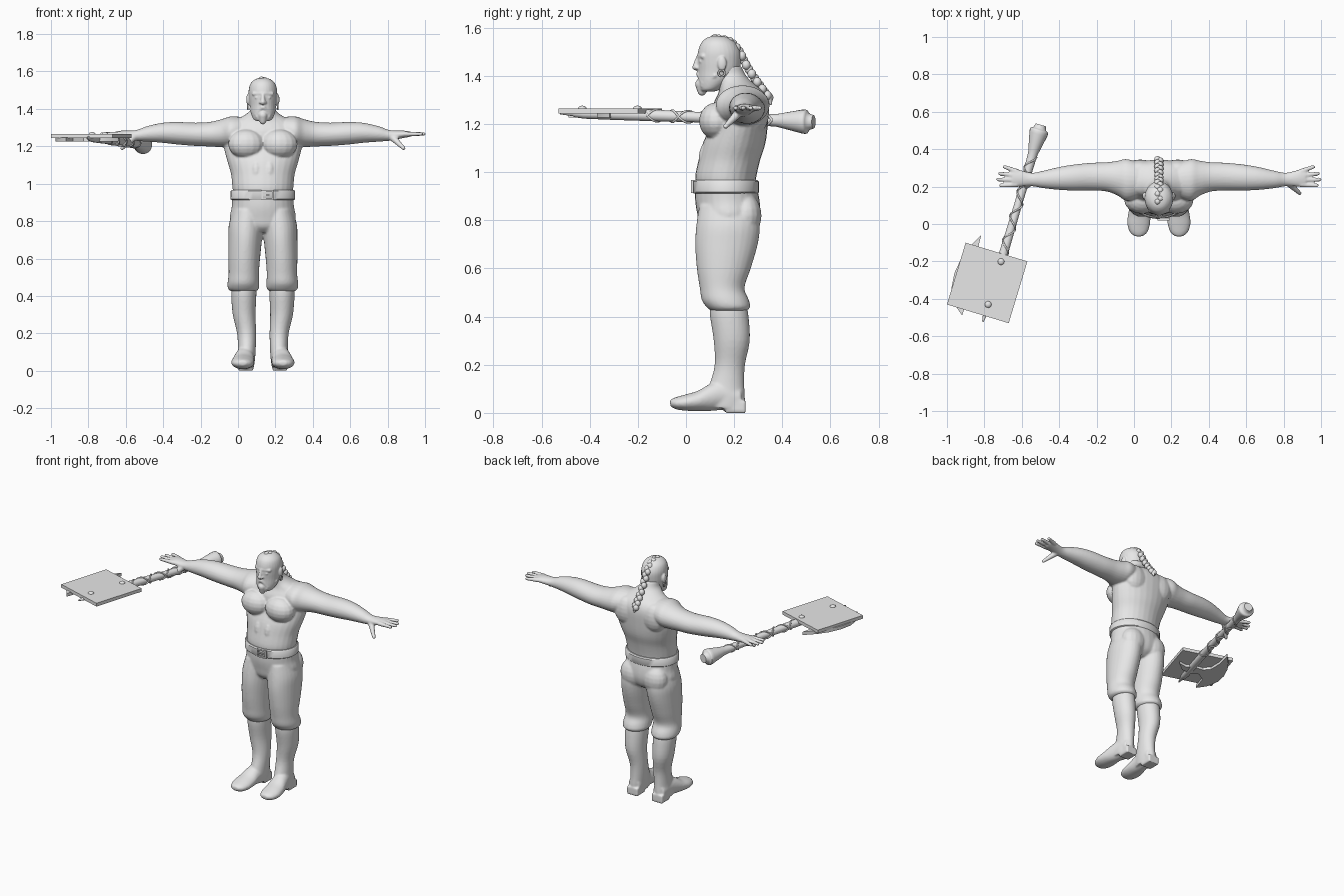
import bpy, bmesh, math
from mathutils import Vector, Matrix

cube = bpy.data.objects.get("Cube")
if cube:
    bpy.data.objects.remove(cube, do_unlink=True)

BODY = Vector((0.133, 0, 0))     # the figure stands beside the origin, arms mirrored about it
SIDES = (-1, 1)

grey = bpy.data.materials.new("plain grey")
grey.use_nodes = True
grey.diffuse_color = (0.8, 0.8, 0.8, 1)
grey.node_tree.nodes["Principled BSDF"].inputs["Base Color"].default_value = grey.diffuse_color


def spline(rows, steps):
    """Smoothly resample a list of rows (Catmull-Rom)."""
    result = []
    last = len(rows) - 1
    for i in range(last):
        before, here, there, after = (rows[max(0, min(last, i + k))] for k in (-1, 0, 1, 2))
        for s in range(steps):
            t = s / steps
            result.append([b + 0.5 * t * (c - a + t * (2 * a - 5 * b + 4 * c - d + t * (3 * (b - c) + d - a)))
                           for a, b, c, d in zip(before, here, there, after)])
    return result + [list(rows[-1])]


def loft(bm, axis, rows, side=1, steps=4, sides=28):
    """Skin ellipses along an axis; row = position, two centre coordinates, two radii."""
    others = [k for k in range(3) if k != axis]
    rings = []
    for pos, c1, c2, r1, r2 in spline(rows, steps):
        ring = []
        for k in range(sides):
            angle = math.tau * k / sides
            co = Vector((0, 0, 0))
            co[axis] = pos
            co[others[0]] = c1 + r1 * math.cos(angle)
            co[others[1]] = c2 + r2 * math.sin(angle)
            co.x *= side
            ring.append(bm.verts.new(co))
        rings.append(ring)
    for low, high in zip(rings, rings[1:]):
        for k in range(sides):
            n = (k + 1) % sides
            bm.faces.new((low[k], low[n], high[n], high[k]))
    bm.faces.new(rings[0])
    bm.faces.new(rings[-1])


def ball(bm, centre, radii, side=1):
    x, y, z = centre
    matrix = Matrix.Translation((x * side, y, z)) @ Matrix.Diagonal((*radii, 1))
    bmesh.ops.create_uvsphere(bm, u_segments=16, v_segments=10, radius=1, matrix=matrix)


def capsule(bm, start, end, r_start, r_end, side=1, count=8):
    for k in range(count):
        t = k / (count - 1)
        r = r_start + (r_end - r_start) * t
        ball(bm, Vector(start).lerp(Vector(end), t), (r, r, r), side)


def box(bm, centre, size):
    matrix = Matrix.Translation(centre) @ Matrix.Diagonal((*size, 1))
    bmesh.ops.create_cube(bm, size=1, matrix=matrix)


def finish(name, bm, location=BODY, turn=0, voxel=None, soften=3):
    bmesh.ops.recalc_face_normals(bm, faces=bm.faces[:])
    mesh = bpy.data.meshes.new(name)
    bm.to_mesh(mesh)
    bm.free()
    mesh.materials.append(grey)
    obj = bpy.data.objects.new(name, mesh)
    obj.location = location
    obj.rotation_euler.z = turn
    bpy.context.collection.objects.link(obj)
    if voxel:
        remesh = obj.modifiers.new("Blend", "REMESH")
        remesh.mode = "VOXEL"
        remesh.voxel_size = voxel
        remesh.use_smooth_shade = True
        smooth = obj.modifiers.new("Soften", "SMOOTH")
        smooth.factor = 0.5
        smooth.iterations = soften
    bpy.ops.object.select_all(action="DESELECT")
    obj.select_set(True)
    bpy.context.view_layer.objects.active = obj
    bpy.ops.object.shade_smooth_by_angle(angle=math.radians(40))
    return obj


# Bare torso, arms and hands
bm = bmesh.new()
loft(bm, 2, [(.93, 0, .165, .155, .12), (.98, 0, .165, .163, .127), (1.05, 0, .18, .17, .128),
             (1.12, 0, .2, .19, .13), (1.2, 0, .222, .21, .118), (1.28, 0, .228, .215, .115),
             (1.33, 0, .23, .17, .095), (1.365, 0, .21, .1, .075), (1.4, 0, .185, .063, .065),
             (1.44, 0, .17, .06, .06)])
for s in SIDES:
    ball(bm, (.088, .128, 1.212), (.098, .074, .078), s)        # chest
    ball(bm, (.1, .295, 1.25), (.085, .05, .09), s)             # shoulder blade
    ball(bm, (.035, .12, 1.06), (.04, .068, .085), s)           # stomach
    loft(bm, 0, [(.1, .235, 1.285, .09, .07), (.17, .235, 1.278, .112, .082), (.22, .245, 1.27, .093, .075),
                 (.28, .252, 1.265, .078, .066), (.36, .253, 1.264, .074, .062), (.46, .248, 1.27, .069, .06),
                 (.54, .243, 1.272, .06, .053), (.62, .238, 1.266, .046, .041), (.68, .238, 1.258, .036, .028),
                 (.75, .245, 1.264, .045, .02), (.785, .246, 1.265, .042, .015)], s)
    for root, tip, reach in ((.282, .305, .825), (.258, .27, .85), (.234, .238, .86), (.21, .206, .845)):
        capsule(bm, (.76, root, 1.265), (reach, tip, 1.266), .0135, .0105, s, 12)
    capsule(bm, (.69, .222, 1.25), (.752, .165, 1.19), .02, .011, s, 10)
finish("torso_and_arms", bm, voxel=.006)

# Head with brow, nose, moustache, beard and ears
bm = bmesh.new()
loft(bm, 2, [(1.335, 0, .09, .03, .028), (1.345, 0, .1, .05, .045), (1.38, 0, .12, .065, .07),
             (1.42, 0, .135, .071, .085), (1.46, 0, .138, .075, .09), (1.5, 0, .138, .076, .088),
             (1.535, 0, .135, .066, .073), (1.557, 0, .132, .043, .047), (1.565, 0, .13, .018, .02)])
capsule(bm, (0, .05, 1.474), (0, .04, 1.436), .009, .014)
capsule(bm, (0, .062, 1.365), (0, .066, 1.335), .024, .018)
for s in SIDES:
    capsule(bm, (.006, .056, 1.482), (.048, .072, 1.481), .011, .011, s)
    ball(bm, (.03, .065, 1.46), (.014, .012, .008), s)
    ball(bm, (.012, .047, 1.434), (.009, .011, .008), s)
    capsule(bm, (.004, .053, 1.408), (.036, .071, 1.37), .011, .009, s)
    capsule(bm, (.03, .071, 1.36), (.066, .12, 1.4), .012, .008, s)
    ball(bm, (.078, .15, 1.45), (.011, .019, .031), s)
finish("head", bm, voxel=.0045, soften=2)

# Braid down the back of the head
bm = bmesh.new()
path = spline([(.12, 1.553), (.18, 1.542), (.222, 1.5), (.25, 1.445), (.285, 1.39), (.317, 1.345), (.345, 1.31)], 3)
for i, (y, z) in enumerate(path):
    sway = .007 if i % 2 else -.007
    ball(bm, (sway, y, z), (.018, .018, .02))
capsule(bm, path[-1:] and (0, *path[-1]), (0, .352, 1.285), .014, .006)
finish("braid", bm)

# Ear rings
for s in SIDES:
    bpy.ops.mesh.primitive_torus_add(major_radius=.013, minor_radius=.004, major_segments=20, minor_segments=8,
                                     location=BODY + Vector((s * .08, .148, 1.411)), rotation=(0, math.pi / 2, 0))
    ring = bpy.context.object
    ring.name = "left_ear_ring" if s > 0 else "right_ear_ring"
    ring.data.materials.append(grey)
    bpy.ops.object.shade_smooth()

# Baggy trousers
bm = bmesh.new()
loft(bm, 2, [(.95, 0, .165, .165, .127), (.88, 0, .172, .166, .134), (.82, 0, .178, .176, .13),
             (.77, 0, .175, .15, .115), (.74, 0, .17, .08, .08)])
for s in SIDES:
    ball(bm, (.08, .248, .82), (.085, .066, .09), s)
    loft(bm, 2, [(.86, .08, .175, .08, .12), (.78, .09, .175, .092, .132), (.7, .095, .168, .09, .13),
                 (.6, .1, .157, .085, .112), (.52, .102, .15, .081, .093), (.47, .104, .163, .085, .098),
                 (.44, .104, .176, .083, .091), (.425, .104, .178, .068, .075)], s)
finish("trousers", bm, voxel=.007)

# Boots with heels
for s in SIDES:
    bm = bmesh.new()
    loft(bm, 2, [(.45, .1, .175, .066, .076), (.4, .102, .18, .067, .08), (.3, .1, .19, .061, .075),
                 (.2, .087, .182, .051, .063), (.12, .086, .17, .048, .072), (.06, .09, .16, .048, .085),
                 (.02, .092, .16, .044, .08)], s)
    loft(bm, 1, [(-.066, .108, .042, .02, .012), (-.045, .108, .04, .046, .024), (0, .108, .043, .061, .034),
                 (.05, .105, .05, .06, .042), (.1, .1, .064, .053, .056), (.16, .092, .075, .047, .062),
                 (.23, .09, .06, .04, .045)], s)
    box(bm, (s * .091, .205, .025), (.08, .085, .05))
    finish("left_boot" if s > 0 else "right_boot", bm, voxel=.007, soften=2)

# Belt and buckle
bm = bmesh.new()
loft(bm, 2, [(.912, 0, .165, .166, .134), (.917, 0, .165, .173, .138), (.96, 0, .165, .172, .138),
             (.967, 0, .165, .166, .132)], steps=1, sides=40)
finish("belt", bm)
bm = bmesh.new()
for z in (.917, .963):
    box(bm, (.025, .026, z), (.06, .012, .009))
for x in (-.003, .053):
    box(bm, (x, .026, .94), (.009, .012, .05))
box(bm, (.015, .025, .94), (.04, .01, .007))
finish("buckle", bm)

# Axe: everything in its own frame, with the shaft running along local y
AXE = Vector((-.785, -.315, 1.254))
TURN = -.294
bm = bmesh.new()
box(bm, (0, 0, 0), (.345, .345, .022))
finish("axe_plate", bm, AXE, TURN)

bm = bmesh.new()
loft(bm, 1, [(-.205, .038, -.01, .004, .004), (-.15, .038, -.01, .014, .012), (-.1, .038, -.012, .022, .02),
             (.18, .038, -.018, .024, .024), (.45, .037, -.028, .021, .021), (.7, .034, -.038, .025, .025),
             (.75, .033, -.04, .03, .03), (.84, .031, -.044, .049, .049), (.862, .03, -.045, .049, .049),
             (.87, .03, -.045, .036, .036), (.892, .03, -.045, .028, .028)], steps=2, sides=20)
finish("axe_shaft", bm, AXE, TURN)

bm = bmesh.new()
for y in (.13, -.109):
    ball(bm, (.038, y, .01), (.018, .018, .012))
finish("axe_rivets", bm, AXE, TURN)

# Crescent blade and back spike, cut from flat outlines
blade = [(.04, -.05), (-.03, -.04), (-.075, -.09), (-.078, -.205), (-.135, -.16), (-.175, -.08), (-.183, 0),
         (-.17, .09), (-.145, .16), (-.105, .235), (-.098, .13), (-.075, .05), (-.03, .02), (.04, .03)]
spike = [(.04, -.045), (.09, -.03), (.14, .04), (.085, .015), (.04, .025)]
for name, outline in (("axe_blade", blade), ("axe_spike", spike)):
    bm = bmesh.new()
    face = bm.faces.new([bm.verts.new((x, y, -.006)) for x, y in outline])
    extruded = bmesh.ops.extrude_face_region(bm, geom=[face])["geom"]
    bmesh.ops.translate(bm, vec=(0, 0, -.022), verts=[g for g in extruded if isinstance(g, bmesh.types.BMVert)])
    finish(name, bm, AXE, TURN)

# Leather straps wound both ways round the shaft
for hand in SIDES:
    curve = bpy.data.curves.new("strap", "CURVE")
    curve.dimensions = "3D"
    curve.bevel_depth = .005
    curve.bevel_resolution = 1
    line = curve.splines.new("POLY")
    count = 90
    line.points.add(count)
    for k, point in enumerate(line.points):
        t = k / count
        angle = hand * t * math.tau * 4
        point.co = (.038 - .004 * t + .024 * math.cos(angle), .18 + .54 * t,
                    -.018 - .02 * t + .024 * math.sin(angle), 1)
    curve.materials.append(grey)
    strap = bpy.data.objects.new("strap_wound_left" if hand > 0 else "strap_wound_right", curve)
    strap.location = AXE
    strap.rotation_euler.z = TURN
    bpy.context.collection.objects.link(strap)
